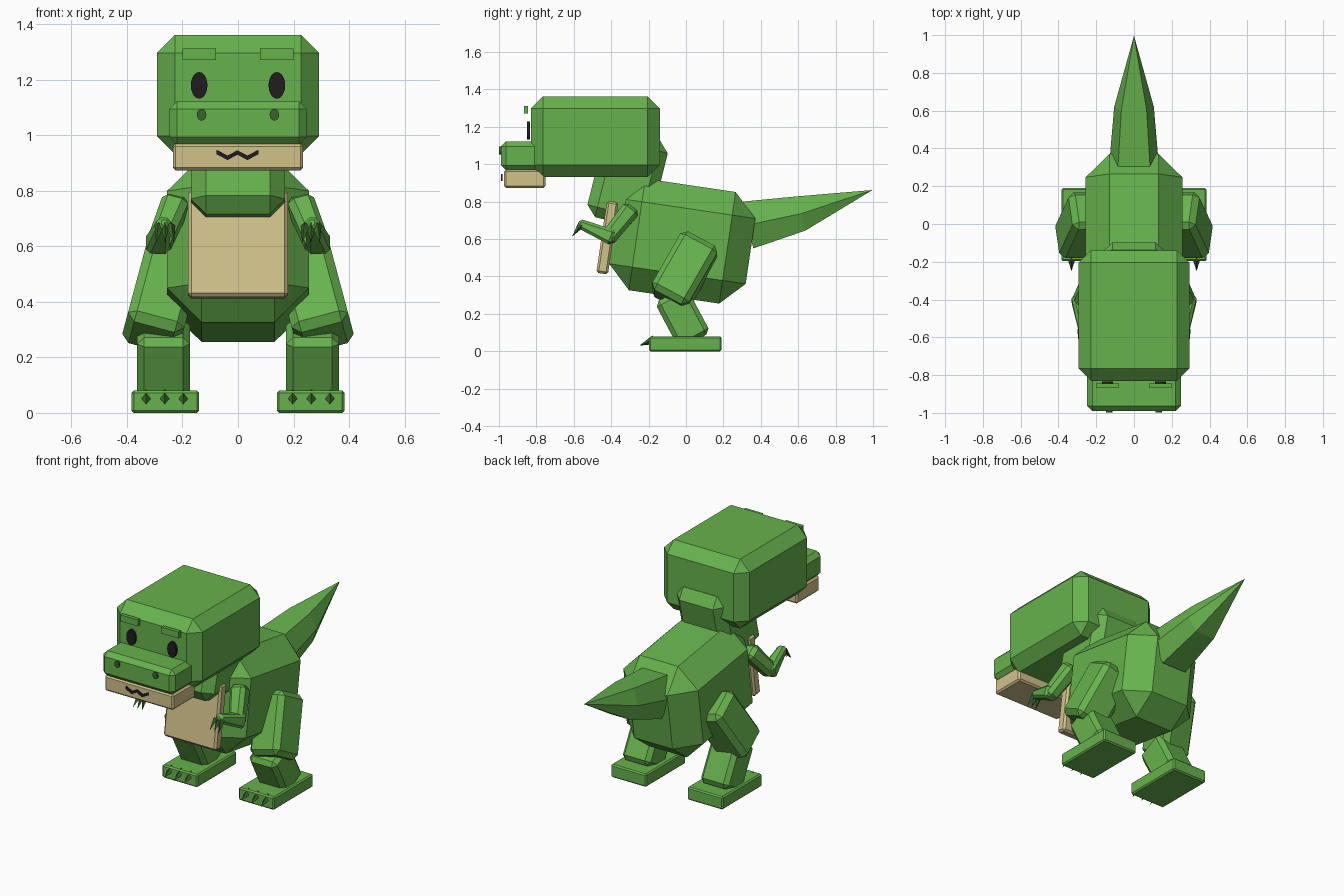
import bpy, bmesh, math
from mathutils import Vector, Matrix, Euler

if "Cube" in bpy.data.objects:
    bpy.data.objects.remove(bpy.data.objects["Cube"])


def material(name, col):
    m = bpy.data.materials.new(name)
    m.diffuse_color = (*col, 1)
    m.use_nodes = True
    m.node_tree.nodes["Principled BSDF"].inputs["Base Color"].default_value = m.diffuse_color
    return m


GREEN = material("leaf green", (0.135, 0.45, 0.075))
DARK = material("dark green", (0.04, 0.125, 0.025))
CREAM = material("cream", (0.64, 0.54, 0.26))
BLACK = material("black", (0.015, 0.012, 0.015))


def finish(name, bm, mat, matrix=Matrix()):
    bmesh.ops.transform(bm, matrix=matrix, verts=bm.verts)
    bmesh.ops.recalc_face_normals(bm, faces=bm.faces)
    me = bpy.data.meshes.new(name)
    bm.to_mesh(me)
    bm.free()
    me.materials.append(mat)
    ob = bpy.data.objects.new(name, me)
    bpy.context.collection.objects.link(ob)
    return ob


def box(name, loc, size, bevel, mat, rx=0, ry=0, top=1.0, rot=None):
    """Chamfered box; top scales the upper end."""
    bm = bmesh.new()
    bmesh.ops.create_cube(bm, size=1)
    for v in bm.verts:
        k = top if v.co.z > 0 else 1
        v.co = Vector((v.co.x * size[0] * k, v.co.y * size[1] * k, v.co.z * size[2]))
    if bevel:
        bmesh.ops.bevel(bm, geom=bm.edges[:], offset=bevel, segments=1,
                        affect='EDGES', clamp_overlap=True)
    if rot is None:
        rot = Euler((math.radians(rx), math.radians(ry), 0), 'XYZ').to_matrix()
    return finish(name, bm, mat, Matrix.Translation(loc) @ rot.to_4x4())


def limb(name, a, b, w0, w1, bevel, mat):
    """Tapered chamfered box running from a to b."""
    a, b = Vector(a), Vector(b)
    z = (b - a).normalized()
    y = z.cross(Vector((1, 0, 0))).normalized()
    rot = Matrix((y.cross(z), y, z)).transposed()
    return box(name, (a + b) / 2, (w0, w0, (b - a).length), bevel, mat,
               top=w1 / w0, rot=rot)


def cone(name, a, b, r, mat, sides=4):
    a, b = Vector(a), Vector(b)
    bm = bmesh.new()
    bmesh.ops.create_cone(bm, cap_ends=True, segments=sides, radius1=r, radius2=0,
                          depth=(b - a).length)
    q = (b - a).to_track_quat('Z', 'Y').to_matrix().to_4x4()
    return finish(name, bm, mat, Matrix.Translation((a + b) / 2) @ q)


def disc(name, loc, rx, rz, depth, mat):
    """Oval button facing the front."""
    bm = bmesh.new()
    bmesh.ops.create_cone(bm, cap_ends=True, segments=20, radius1=1, radius2=1, depth=1)
    m = (Matrix.Translation(loc) @ Matrix.Diagonal((rx, depth, rz, 1))
         @ Matrix.Rotation(math.pi / 2, 4, 'X'))
    return finish(name, bm, mat, m)


# Head, snout, jaw
box("head", (0, -0.485, 1.147), (0.585, 0.69, 0.43), 0.065, GREEN)
box("snout", (0, -0.865, 1.045), (0.495, 0.25, 0.155), 0.027, GREEN)
box("jaw", (0, -0.862, 0.922), (0.47, 0.22, 0.096), 0.01, CREAM)

# Neck, body, belly plate
box("neck", (0, -0.312, 0.921), (0.34, 0.35, 0.48), 0.055, GREEN, rx=-14)
box("body", (0, -0.02, 0.589), (0.512, 0.738, 0.603), 0.125, GREEN, rx=-8.4)
box("belly", (0, -0.42, 0.608), (0.36, 0.063, 0.39), 0.012, CREAM, rx=-8.4)

# Tail: six-sided rings closing to a point
bm = bmesh.new()
rings = []
for y, lean, zc, side, flat, h in ((0.33, 0.03, 0.675, 0.13, 0.085, 0.125),
                                   (0.62, 0.018, 0.737, 0.105, 0.067, 0.092)):
    pts = [(flat, 1), (side, 0), (flat, -1), (-flat, -1), (-side, 0), (-flat, 1)]
    rings.append([bm.verts.new((x, y - lean * k, zc + h * k)) for x, k in pts])
tip = bm.verts.new((0, 0.997, 0.862))
for i in range(6):
    j = (i + 1) % 6
    bm.faces.new((rings[0][i], rings[0][j], rings[1][j], rings[1][i]))
    bm.faces.new((rings[1][i], rings[1][j], tip))
bm.faces.new(rings[0])
finish("tail", bm, GREEN)

# Mouth: thin zigzag ribbon
bm = bmesh.new()
path = [(-0.077, 0.94), (-0.038, 0.919), (-0.002, 0.938), (0.034, 0.919), (0.074, 0.94)]
rows = [[bm.verts.new((x, y, z + d)) for y, d in
         ((-0.988, 0.008), (-0.988, -0.008), (-0.98, -0.008), (-0.98, 0.008))]
        for x, z in path]
for p, q in zip(rows, rows[1:]):
    for i in range(4):
        bm.faces.new((p[i], p[i - 1], q[i - 1], q[i]))
bm.faces.new(rows[0])
bm.faces.new(rows[-1])
finish("mouth", bm, BLACK)

for s, side in ((-1, "left"), (1, "right")):
    # Face details
    disc(side + "_eye", (s * 0.14, -0.842, 1.18), 0.03, 0.048, 0.016, BLACK)
    disc(side + "_nostril", (s * 0.131, -0.992, 1.074), 0.017, 0.021, 0.014, DARK)
    box(side + "_brow", (s * 0.14, -0.855, 1.292), (0.12, 0.022, 0.04), 0, GREEN)

    # Leg
    box(side + "_thigh", (s * 0.27, -0.007, 0.427), (0.21, 0.225, 0.37), 0.03, GREEN,
        rx=-29, ry=-15 * s)
    box(side + "_shin", (s * 0.268, -0.018, 0.18), (0.19, 0.19, 0.28), 0.025, GREEN, rx=28)
    box(side + "_foot", (s * 0.262, -0.003, 0.04), (0.243, 0.387, 0.08), 0.008, GREEN)
    for k in (-1, 0, 1):
        x = s * 0.264 + k * 0.067
        cone(side + "_toe_claw", (x, -0.17, 0.062), (x, -0.25, 0.03), 0.025, DARK)

    # Arm
    limb(side + "_upper_arm", (s * 0.22, -0.29, 0.765), (s * 0.29, -0.425, 0.595),
         0.1, 0.085, 0.022, GREEN)
    limb(side + "_forearm", (s * 0.292, -0.385, 0.605), (s * 0.265, -0.575, 0.685),
         0.085, 0.05, 0.015, GREEN)
    for k in (-1, 0, 1):
        x = s * 0.263
        cone(side + "_finger_claw", (x + k * 0.02, -0.562, 0.675),
             (x + k * 0.032, -0.61, 0.612), 0.018, DARK)
